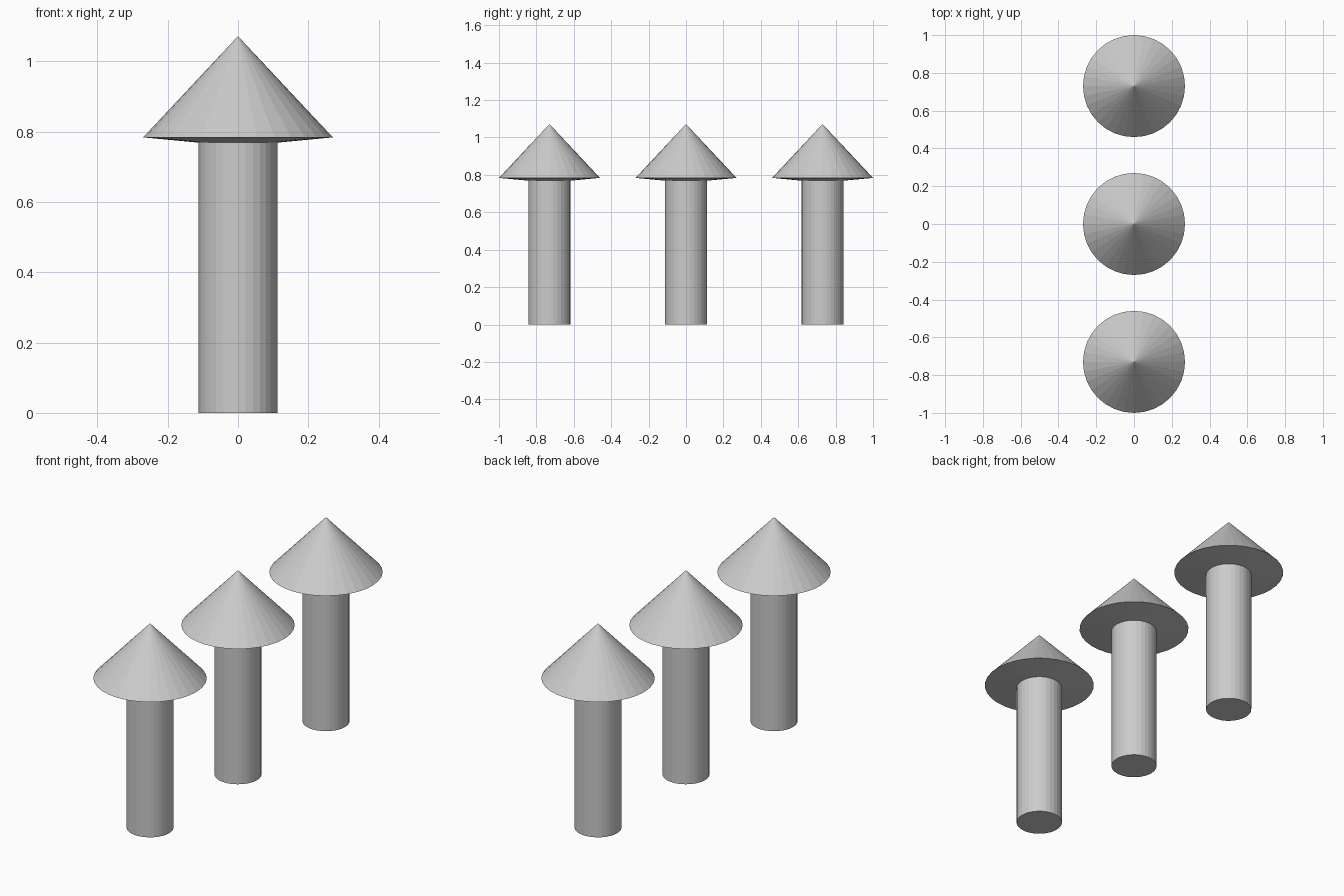
import bpy, bmesh
from math import cos, sin, tau

if "Cube" in bpy.data.objects:
    bpy.data.objects.remove(bpy.data.objects["Cube"])

SIDES = 32
SPACING = 0.73


def lathe(name, profile, y):
    """Spin an (r, z) profile around the vertical axis; r = 0 gives a pole."""
    bm = bmesh.new()
    rings = []
    for r, z in profile:
        n = SIDES if r > 0 else 1
        rings.append([bm.verts.new((r * cos(tau * i / SIDES), r * sin(tau * i / SIDES), z))
                      for i in range(n)])
    for a, b in zip(rings, rings[1:]):
        for i in range(SIDES):
            j = (i + 1) % SIDES
            quad = [a[i % len(a)], a[j % len(a)], b[j % len(b)], b[i % len(b)]]
            bm.faces.new(list(dict.fromkeys(quad)))
    # Close an open bottom end with a flat cap
    if len(rings[0]) > 1:
        bm.faces.new(rings[0][::-1])
    bmesh.ops.recalc_face_normals(bm, faces=bm.faces[:])
    mesh = bpy.data.meshes.new(name)
    bm.to_mesh(mesh)
    bm.free()
    obj = bpy.data.objects.new(name, mesh)
    obj.location.y = y
    bpy.context.collection.objects.link(obj)
    return obj


for k, label in enumerate(("front", "middle", "back")):
    y = (k - 1) * SPACING
    # Plain round post
    lathe(f"{label}_post", [(0.112, 0), (0.112, 0.77), (0, 0.77)], y)
    # Pointed cap with a slightly sloping underside
    lathe(f"{label}_cap", [(0.112, 0.769), (0.27, 0.784), (0, 1.072)], y)
